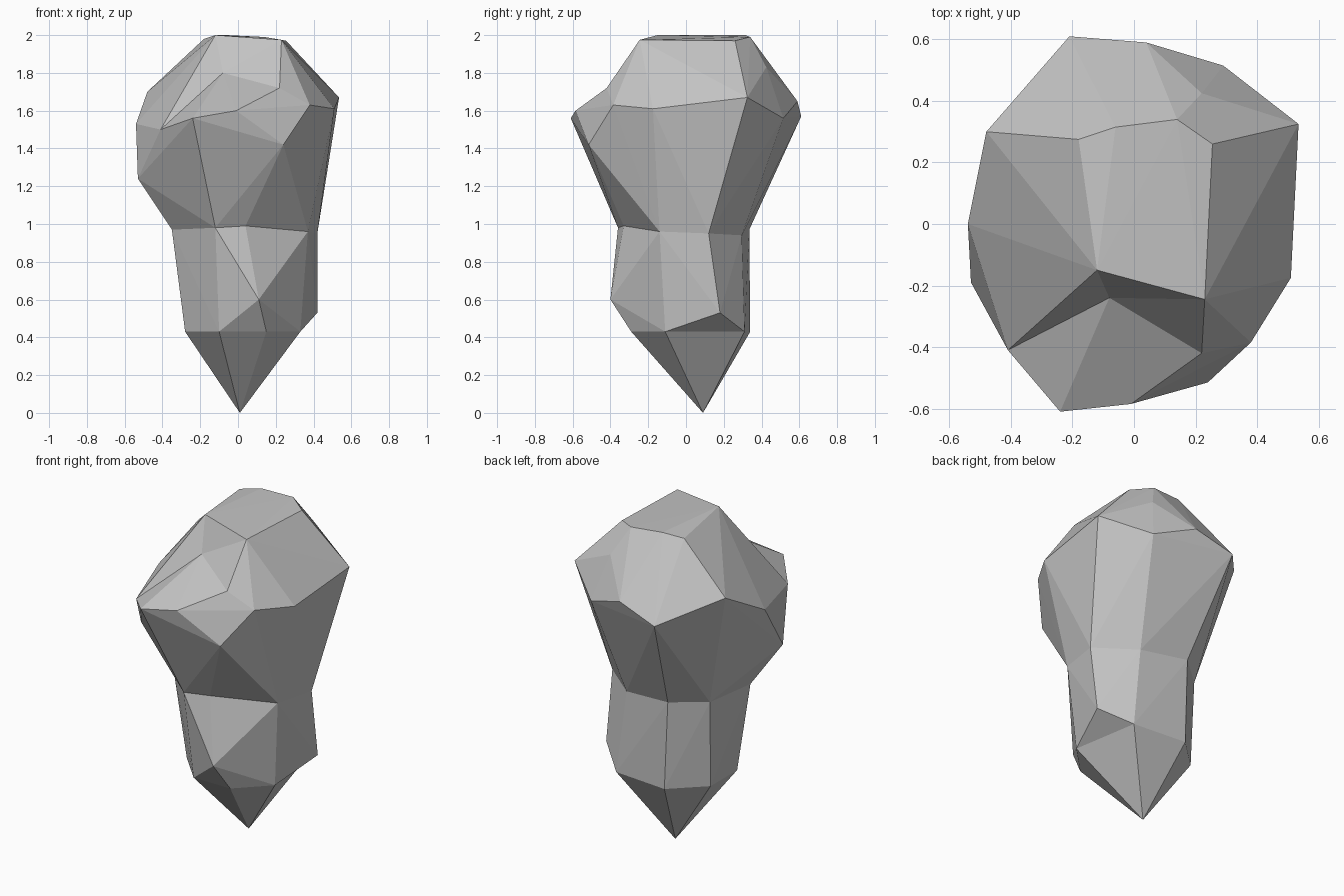
import bpy
import bmesh
from mathutils import Vector

# Remove the default cube only
default_cube = bpy.data.objects.get("Cube")
if default_cube:
    bpy.data.objects.remove(default_cube, do_unlink=True)


def matches(vert, points):
    """True when a vertex sits on one of the given points."""
    return any((vert.co - Vector(p)).length < 0.001 for p in points)


def add_hull(bm, points, open_rings):
    """Wrap the points in a convex shell, leaving it open across each ring."""
    part = bmesh.new()
    verts = [part.verts.new(p) for p in points]
    bmesh.ops.convex_hull(part, input=verts)
    loose = [v for v in part.verts if not v.link_faces]
    bmesh.ops.delete(part, geom=loose, context='VERTS')
    caps = [f for f in part.faces
            if any(all(matches(v, ring) for v in f.verts) for ring in open_rings)]
    bmesh.ops.delete(part, geom=caps, context='FACES')
    piece = bpy.data.meshes.new("hull_piece")
    part.to_mesh(piece)
    part.free()
    bm.from_mesh(piece)
    bpy.data.meshes.remove(piece)


def dent(bm, rim, bottom):
    """Merge the faces inside a rim and push their middle to a new point."""
    faces = [f for f in bm.faces if all(matches(v, rim) for v in f.verts)]
    if not faces:
        return
    merged = bmesh.ops.dissolve_faces(bm, faces=faces)["region"]
    poked = bmesh.ops.poke(bm, faces=merged)
    for vert in poked["verts"]:
        vert.co = Vector(bottom)


# Pointed foot and the level ring above it
tip = (0.01, 0.09, 0)
base_height = 0.43
base_plan = [(-0.28, -0.1), (-0.1, -0.29), (0.15, -0.29), (0.33, -0.11),
             (0.26, 0.31), (-0.09, 0.34), (-0.28, 0.16)]
base_ring = [(x, y, base_height) for x, y in base_plan]

# Two corners that bulge out of the shaft
shaft_corners = [(0.11, -0.4, 0.6), (0.42, 0.18, 0.53)]

# Waist between shaft and head
waist_ring = [(-0.12, -0.36, 0.98), (0.04, -0.33, 0.99), (0.37, -0.14, 0.96),
              (0.42, 0.12, 0.95), (0.2, 0.295, 0.94), (-0.11, 0.335, 0.97),
              (-0.29, 0.18, 0.96), (-0.35, -0.13, 0.97)]

# Crown of the head
crown_front = [(-0.12, -0.15, 2), (0.23, -0.245, 1.975)]
crown_back = [(0.29, 0.06, 1.915), (0.255, 0.26, 1.97), (0.14, 0.34, 1.99),
              (-0.06, 0.315, 2), (-0.18, 0.275, 1.98)]

# Brow across the front of the head, from +x to -x
brow = [(0.22, -0.42, 1.72), (-0.01, -0.585, 1.6), (-0.24, -0.61, 1.56),
        (-0.33, -0.51, 1.545), (-0.41, -0.41, 1.5)]

# Outer corners around the sides and back of the head
cheeks = [(0.38, -0.385, 1.63), (0.24, -0.515, 1.42), (0.51, -0.175, 1.61),
          (0.535, 0.325, 1.67), (0.41, 0.18, 1.09), (-0.54, 0, 1.53),
          (-0.48, 0.3, 1.7), (-0.53, -0.19, 1.24)]
nape = [(0.22, 0.425, 1.83), (0.29, 0.515, 1.56),
        (0.04, 0.59, 1.65), (-0.21, 0.61, 1.57)]

# Assemble the three faceted sections into one shell
bm = bmesh.new()
add_hull(bm, base_ring + [tip], [base_ring])
add_hull(bm, base_ring + shaft_corners + waist_ring, [base_ring, waist_ring])
add_hull(bm, waist_ring + crown_front + crown_back + brow + cheeks + nape, [waist_ring])
bmesh.ops.remove_doubles(bm, verts=bm.verts[:], dist=0.0005)

# Hollow above the brow
dent(bm, crown_front + brow, (-0.08, -0.24, 1.8))
bmesh.ops.recalc_face_normals(bm, faces=bm.faces[:])

mesh = bpy.data.meshes.new("faceted_rock")
bm.to_mesh(mesh)
bm.free()
rock = bpy.data.objects.new("faceted_rock", mesh)
bpy.context.scene.collection.objects.link(rock)

# Plain grey stone
stone = bpy.data.materials.new("stone_grey")
stone.use_nodes = True
grey = (0.55, 0.55, 0.55, 1)
stone.diffuse_color = grey
stone.node_tree.nodes["Principled BSDF"].inputs["Base Color"].default_value = grey
mesh.materials.append(stone)
